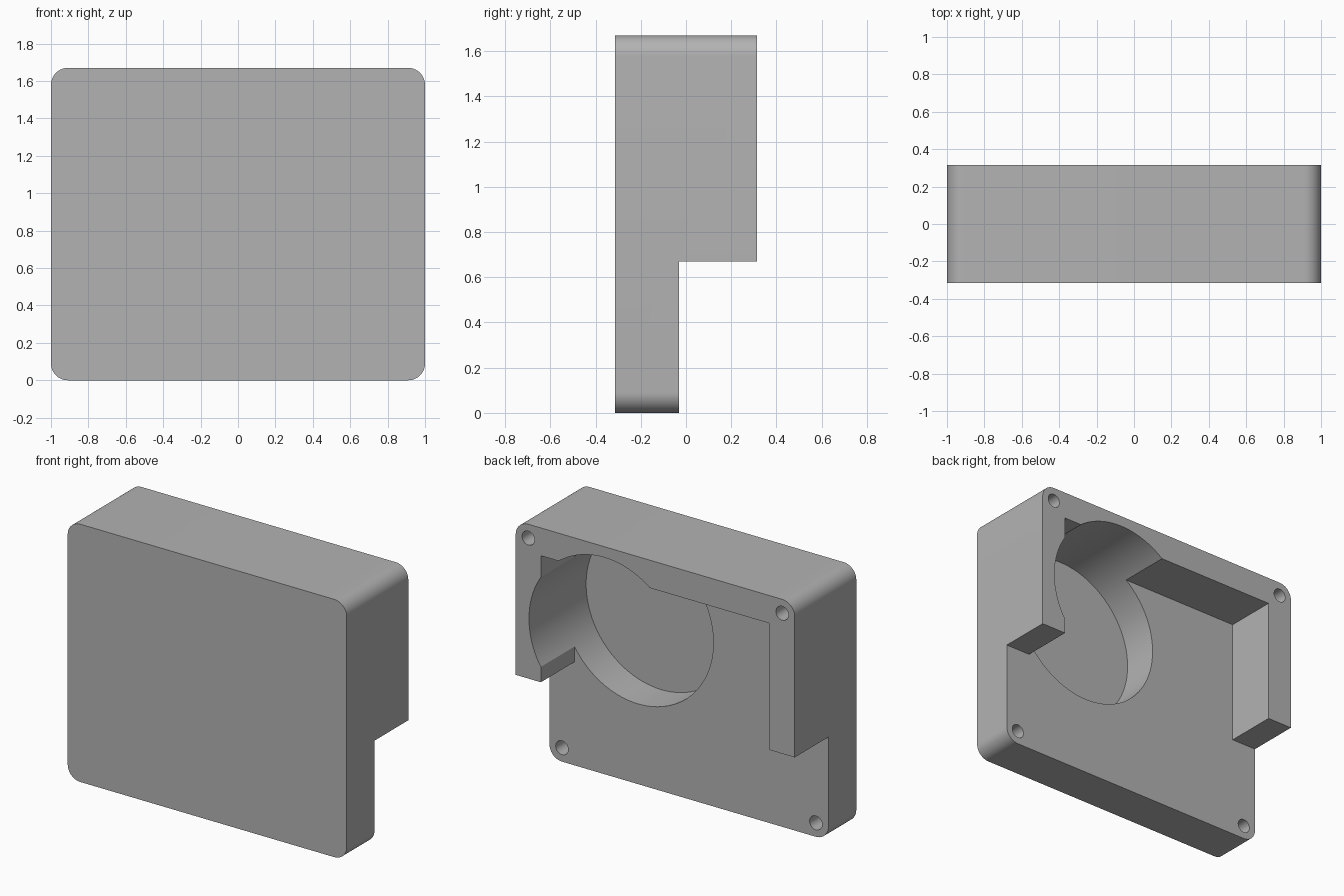
import bpy, bmesh, math
from mathutils import Matrix

cube = bpy.data.objects.get("Cube")
if cube:
    bpy.data.objects.remove(cube, do_unlink=True)

HEIGHT, BACK, STEP_Y, STEP_Z = 1.67, 0.315, -0.03, 0.67
RADIUS = 0.09       # outer corner rounding, also the screw hole inset
INNER = 0.82        # half width of the opening
OPENING_TOP = 1.49

grey = bpy.data.materials.new("plain_grey")
grey.use_nodes = True
colour = (0.45, 0.45, 0.45, 1)
grey.diffuse_color = colour
grey.node_tree.nodes["Principled BSDF"].inputs["Base Color"].default_value = colour


def prism(name, outline, y0, y1):
    """Extrude an (x, z) outline from y0 to y1."""
    bm = bmesh.new()
    face = bm.faces.new([bm.verts.new((x, y0, z)) for x, z in outline])
    top = bmesh.ops.extrude_face_region(bm, geom=[face])["geom"]
    verts = [g for g in top if isinstance(g, bmesh.types.BMVert)]
    bmesh.ops.translate(bm, verts=verts, vec=(0, y1 - y0, 0))
    bmesh.ops.recalc_face_normals(bm, faces=bm.faces)
    mesh = bpy.data.meshes.new(name)
    bm.to_mesh(mesh)
    bm.free()
    mesh.materials.append(grey)
    obj = bpy.data.objects.new(name, mesh)
    bpy.context.collection.objects.link(obj)
    return obj


def arc(cx, cz, r, start, sweep, steps):
    return [(cx + r * math.cos(math.radians(start + sweep * i / steps)),
             cz + r * math.sin(math.radians(start + sweep * i / steps)))
            for i in range(steps + 1)]


def circle(cx, cz, r, steps):
    return arc(cx, cz, r, 0, 360, steps)[:-1]


# Block with rounded corners
cx, low, high = 1 - RADIUS, RADIUS, HEIGHT - RADIUS
corners = [(cx, high), (-cx, high), (-cx, low), (cx, low)]
outline = []
for i, (x, z) in enumerate(corners):
    outline += arc(x, z, RADIUS, 90 * i, 90, 12)
body = prism("housing", outline, -BACK, BACK)

# Step across the lower back, joined to the open recess above it
half = [(1.2, -0.2), (1.2, STEP_Z), (INNER, STEP_Z), (INNER, OPENING_TOP)]
recess = half + [(-x, z) for x, z in reversed(half)]
cutters = [prism("recess_cutter", recess, STEP_Y, 0.6)]

# Round pocket, which also bites into the rim and side wall
cutters.append(prism("pocket_cutter", circle(0.365, 1.06, 0.54, 96), -0.27, 0.6))

# Blind screw holes in the four corners
for x, z in corners:
    start = BACK if z > 1 else STEP_Y
    cutters.append(prism("screw_hole_cutter", circle(x, z, 0.045, 32),
                         start - 0.22, 0.6))

for cutter in cutters:
    cutter.hide_render = True
    mod = body.modifiers.new(cutter.name, "BOOLEAN")
    mod.operation, mod.solver, mod.object = "DIFFERENCE", "EXACT", cutter

# Apply the cuts and remove the cutters
bpy.ops.object.select_all(action="DESELECT")
body.select_set(True)
bpy.context.view_layer.objects.active = body
for mod in list(body.modifiers):
    bpy.ops.object.modifier_apply(modifier=mod.name)
for cutter in cutters:
    bpy.data.objects.remove(cutter, do_unlink=True)
bpy.ops.object.shade_smooth_by_angle(angle=math.radians(30))
